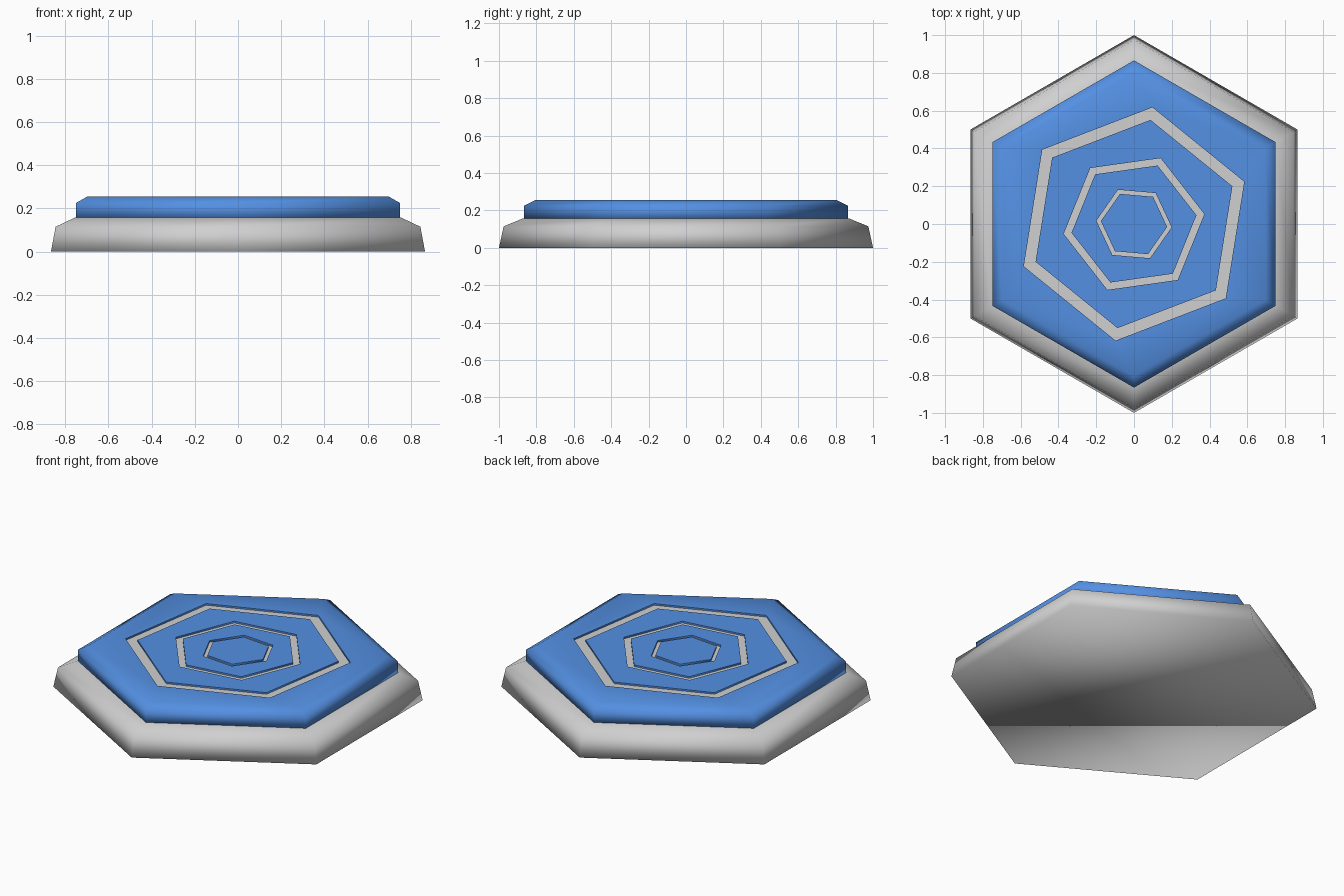
import bpy, bmesh, math

if "Cube" in bpy.data.objects:
    bpy.data.objects.remove(bpy.data.objects["Cube"])


def material(name, color):
    m = bpy.data.materials.new(name)
    m.diffuse_color = (*color, 1)
    m.use_nodes = True
    m.node_tree.nodes["Principled BSDF"].inputs["Base Color"].default_value = m.diffuse_color
    return m


grey = material("light_grey", (0.63, 0.63, 0.63))
blue = material("blue", (0.088, 0.28, 0.77))


def hex_loop(bm, radius, z, turn=0):
    """Ring of six vertices with a corner towards +y, turned by some degrees."""
    pts = []
    for i in range(6):
        a = math.radians(90 + turn + 60 * i)
        pts.append(bm.verts.new((radius * math.cos(a), radius * math.sin(a), z)))
    return pts


def hex_stack(name, sections, mats):
    """Skin hexagons (radius, z, turn, face material, sharp) and cap both ends."""
    bm = bmesh.new()
    loops = [hex_loop(bm, r, z, turn) for r, z, turn, _, _ in sections]
    bm.faces.new(loops[0][::-1])
    for k in range(1, len(loops)):
        a, b = loops[k - 1], loops[k]
        for i in range(6):
            j = (i + 1) % 6
            f = bm.faces.new((a[i], a[j], b[j], b[i]))
            f.material_index = sections[k][3]
    bm.faces.new(loops[-1])
    for f in bm.faces:
        f.smooth = True
    # crisp outlines around the grooves
    for loop, s in zip(loops, sections):
        if s[4]:
            for i in range(6):
                bm.edges.get((loop[i], loop[(i + 1) % 6])).smooth = False
    me = bpy.data.meshes.new(name)
    bm.to_mesh(me)
    bm.free()
    for m in mats:
        me.materials.append(m)
    ob = bpy.data.objects.new(name, me)
    bpy.context.collection.objects.link(ob)
    return ob


# Softly shaded grey base
hex_stack("base", [(1.0, 0, 0, 0, False),
                   (0.975, 0.115, 0, 0, False),
                   (0.87, 0.158, 0, 0, False)], [grey])

# Blue pad: chamfered rim, then three turned hexagonal grooves with grey floors
TOP, DEPTH = 0.255, 0.01
pad = [(0.866, 0.15, 0, 0, False),
       (0.866, 0.225, 0, 0, False),
       (0.805, TOP, 0, 0, False)]
for outer, inner, turn in ((0.625, 0.558, -9), (0.376, 0.334, -22), (0.2, 0.176, -35)):
    pad += [(outer, TOP, turn, 0, True),
            (outer, TOP - DEPTH, turn, 0, True),
            (inner, TOP - DEPTH, turn, 1, True),
            (inner, TOP, turn, 0, True)]
hex_stack("pad", pad, [blue, grey])
